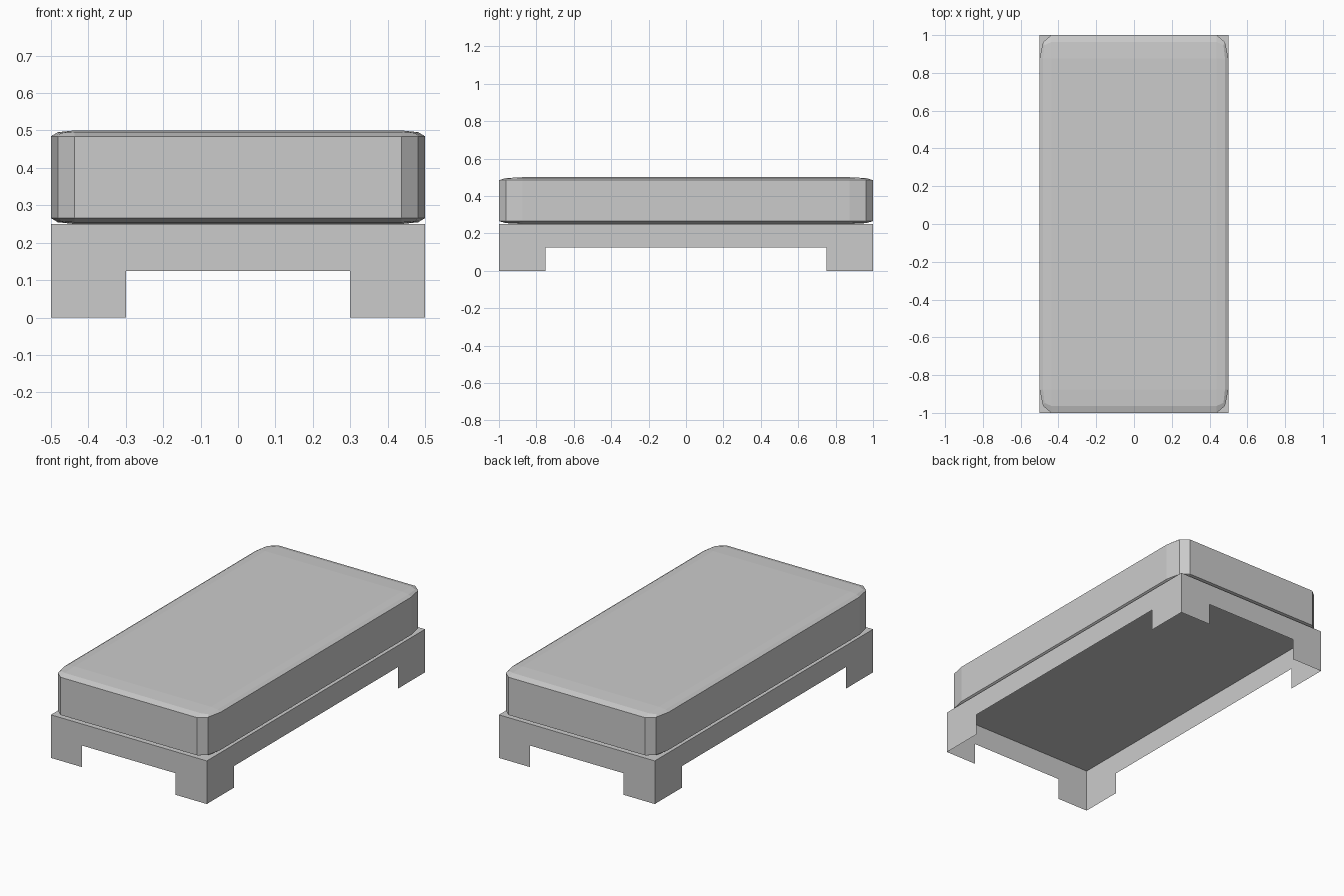
import bpy, bmesh

if "Cube" in bpy.data.objects:
    bpy.data.objects.remove(bpy.data.objects["Cube"])

HALF_X, HALF_Y, BASE_H, RAIL_Z = 0.5, 1.0, 0.25, 0.125


def notched_profile(half, notch):
    """Side panel outline (u, z): a rail with a leg at each end."""
    right = [(half, BASE_H), (half, 0), (notch, 0), (notch, RAIL_Z)]
    return right + [(-u, z) for u, z in reversed(right)]


# Base: thin open-bottomed frame with a leg cut out at every corner
bm = bmesh.new()
for s in (-1, 1):
    for points in ([(u, s * HALF_Y, z) for u, z in notched_profile(HALF_X, 0.3)],
                   [(s * HALF_X, u, z) for u, z in notched_profile(HALF_Y, 0.75)]):
        bm.faces.new([bm.verts.new(p) for p in points])
bm.faces.new([bm.verts.new((x * HALF_X, y * HALF_Y, BASE_H))
              for x, y in ((-1, -1), (1, -1), (1, 1), (-1, 1))])
bmesh.ops.remove_doubles(bm, verts=bm.verts, dist=1e-4)
bmesh.ops.recalc_face_normals(bm, faces=bm.faces)
top = max(bm.faces, key=lambda f: f.calc_center_median().z)
if top.normal.z < 0:
    bmesh.ops.reverse_faces(bm, faces=bm.faces)
mesh = bpy.data.meshes.new("bed_base")
bm.to_mesh(mesh)
bm.free()
bpy.context.collection.objects.link(bpy.data.objects.new("bed_base", mesh))

# Mattress: bevelled cube, stretched so the rounding stretches with it
bpy.ops.mesh.primitive_cube_add(size=1, location=(0, 0, 0.375))
mattress = bpy.context.object
mattress.name = "mattress"
mattress.scale = (2 * HALF_X, 2 * HALF_Y, 0.25)
bevel = mattress.modifiers.new("rounding", 'BEVEL')
bevel.width = 0.0625
bevel.segments = 2
